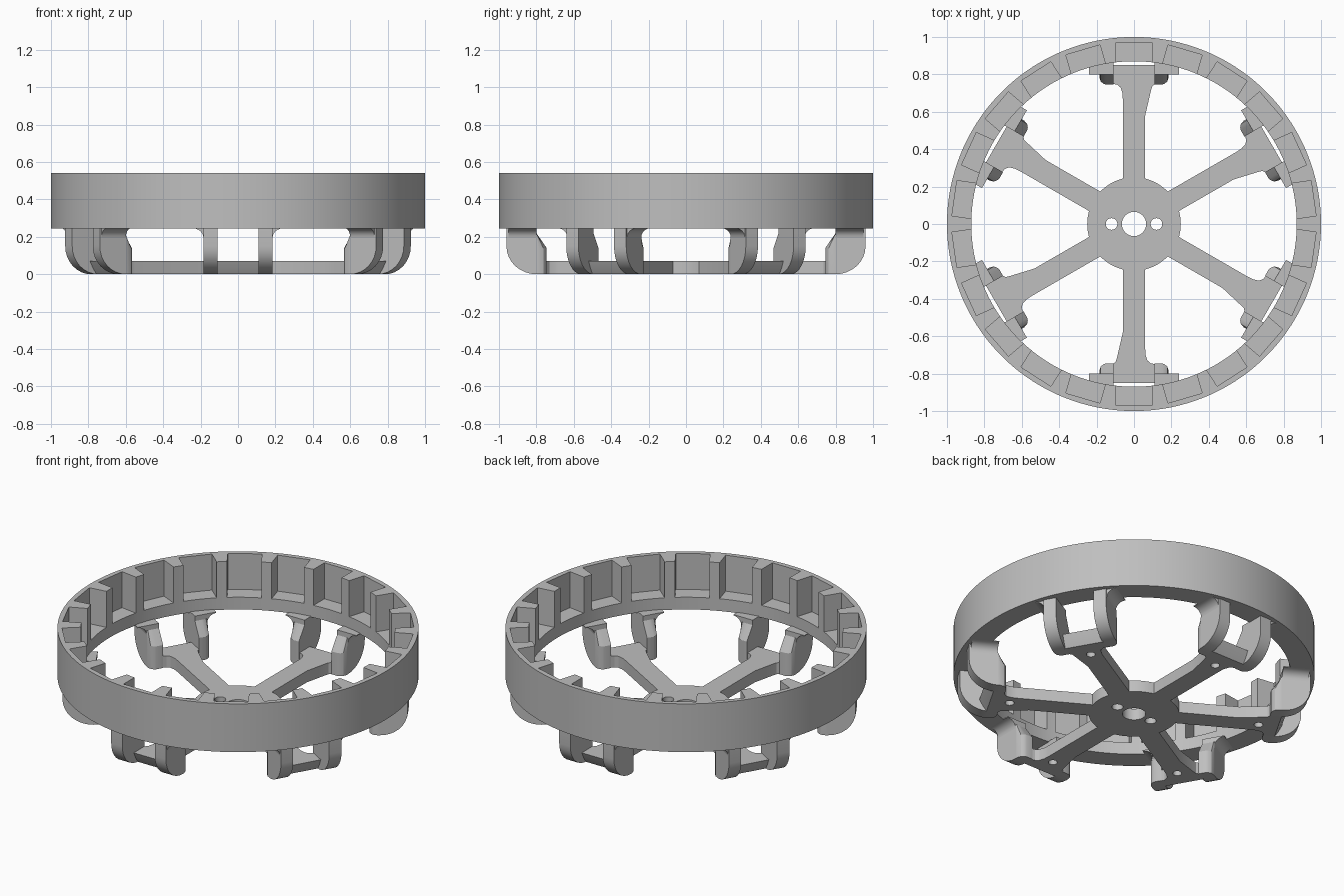
import bpy, bmesh
from math import sin, cos, pi, radians, asin
from mathutils import Matrix, Vector

if "Cube" in bpy.data.objects:
    bpy.data.objects.remove(bpy.data.objects["Cube"], do_unlink=True)

grey = bpy.data.materials.new("plain_grey")
grey.use_nodes = True
COLOUR = (0.52, 0.52, 0.52, 1)
grey.diffuse_color = COLOUR
grey.node_tree.nodes["Principled BSDF"].inputs["Base Color"].default_value = COLOUR

RING_BOTTOM, RING_TOP, POCKET_FLOOR = 0.245, 0.54, 0.32
PLATE_TOP = 0.07
SPOKE_ANGLES = [radians(30 + 60 * k) for k in range(6)]


def loft(bm, sections, closed=False):
    """Skin matching point loops; cap both ends unless the loft is closed."""
    rows = [[bm.verts.new(p) for p in s] for s in sections]
    pairs = list(zip(rows, rows[1:]))
    if closed:
        pairs.append((rows[-1], rows[0]))
    else:
        bm.faces.new(rows[0])
        bm.faces.new(rows[-1])
    for a, b in pairs:
        for i in range(len(a)):
            j = (i + 1) % len(a)
            bm.faces.new((a[i], a[j], b[j], b[i]))


def finish(name, bm):
    bmesh.ops.recalc_face_normals(bm, faces=bm.faces)
    mesh = bpy.data.meshes.new(name)
    bm.to_mesh(mesh)
    bm.free()
    obj = bpy.data.objects.new(name, mesh)
    bpy.context.collection.objects.link(obj)
    mesh.materials.append(grey)
    return obj


def activate(obj):
    bpy.ops.object.select_all(action='DESELECT')
    obj.select_set(True)
    bpy.context.view_layer.objects.active = obj


def cut(obj, cutter):
    mod = obj.modifiers.new("cut", 'BOOLEAN')
    mod.operation, mod.solver, mod.object = 'DIFFERENCE', 'EXACT', cutter
    activate(obj)
    bpy.ops.object.modifier_apply(modifier=mod.name)
    bpy.data.objects.remove(cutter, do_unlink=True)


def smooth(obj, angle=25):
    activate(obj)
    bpy.ops.object.shade_smooth_by_angle(angle=radians(angle))


def polar(a, r, t, z):
    """Point at radius r along direction a, shifted sideways by t."""
    return Vector((r * cos(a) - t * sin(a), r * sin(a) + t * cos(a), z))


# Outer ring, with open pockets cut round its inner wall
bm = bmesh.new()
wall = [(0.87, RING_BOTTOM), (1, RING_BOTTOM), (1, RING_TOP), (0.87, RING_TOP)]
STEPS = 132
loft(bm, [[polar(2 * pi * k / STEPS, r, 0, z) for r, z in wall]
          for k in range(STEPS)], closed=True)
ring = finish("outer_ring", bm)

bm = bmesh.new()
POCKETS = 22
for k in range(POCKETS):
    a = pi / 2 + 2 * pi * k / POCKETS
    corners = [(0.82, -0.095), (0.97, -0.095), (0.97, 0.095), (0.82, 0.095)]
    loft(bm, [[polar(a, r, t, z) for r, t in corners]
              for z in (POCKET_FLOOR, RING_TOP + 0.1)])
cut(ring, finish("pocket_cutter", bm))
smooth(ring)

# Hub and six spokes as one flat plate, each spoke flaring on its clockwise side
SPOKE = [(0.243, -0.06), (0.58, -0.06), (0.71, -0.09), (0.735, -0.097),
         (0.75, -0.115), (0.85, -0.115), (0.85, 0.115), (0.75, 0.115),
         (0.745, 0.09), (0.73, 0.072), (0.70, 0.062), (0.67, 0.06), (0.243, 0.06)]
root = asin(0.06 / 0.25)


def plate_outline(z, reach):
    pts = []
    for a in SPOKE_ANGLES:
        pts += [polar(a, min(r, reach), t, z) for r, t in SPOKE]
        span = pi / 3 - 2 * root
        pts += [polar(a + root + span * i / 8, 0.25, 0, z) for i in range(1, 8)]
    return pts


bm = bmesh.new()
loft(bm, [plate_outline(0, 0.81), plate_outline(0.03, 0.83), plate_outline(PLATE_TOP, 0.85)])
plate = finish("hub_and_spokes", bm)

# Shaft hole, two hub bolt holes, and a blind hole under every spoke
bm = bmesh.new()
holes = [(0, 0, 0.065, 0.2), (0.12, 0, 0.031, 0.2), (-0.12, 0, 0.031, 0.2)]
holes += [(0.7 * cos(a), 0.7 * sin(a), 0.025, 0.045) for a in SPOKE_ANGLES]
for x, y, r, top in holes:
    bmesh.ops.create_cone(bm, cap_ends=True, segments=32, radius1=r, radius2=r,
                          depth=top + 0.1,
                          matrix=Matrix.Translation((x, y, (top - 0.1) / 2)))
cut(plate, finish("hole_cutter", bm))
smooth(plate)

# Curved arms, a pair on each spoke, rising to the ring
curve = [(0.80 + 0.16 * sin(i * pi / 16), 0.15 - 0.15 * cos(i * pi / 16))
         for i in range(9)]
SLICES = [(0.11, 0), (0.15, 0), (0.165, 0.006), (0.178, 0.018), (0.185, 0.04)]


def arm_section(a, side, t, inset):
    inner = 0.745 + inset
    pts = [(inner, 0)] + curve
    pts += [(0.96, 0.25), (0.80, 0.25), (0.80, 0.22), (inner, 0.14)]
    return [polar(a, r, side * t, z) for r, z in pts]


# Filleted pads where the arms meet the ring
fillet = [(0.24 - 0.055 * sin(i * pi / 12), 0.195 + 0.05 * cos(i * pi / 12))
          for i in range(7)]
pad = [(0.11, 0.25), (0.24, 0.25)] + fillet + [(0.11, 0.195)]

arms, pads = bmesh.new(), bmesh.new()
for a in SPOKE_ANGLES:
    for side in (-1, 1):
        loft(arms, [arm_section(a, side, t, inset) for t, inset in SLICES])
        loft(pads, [[polar(a, r, side * t, z) for t, z in pad] for r in (0.80, 0.95)])
smooth(finish("curved_arms", arms))
smooth(finish("arm_pads", pads))
